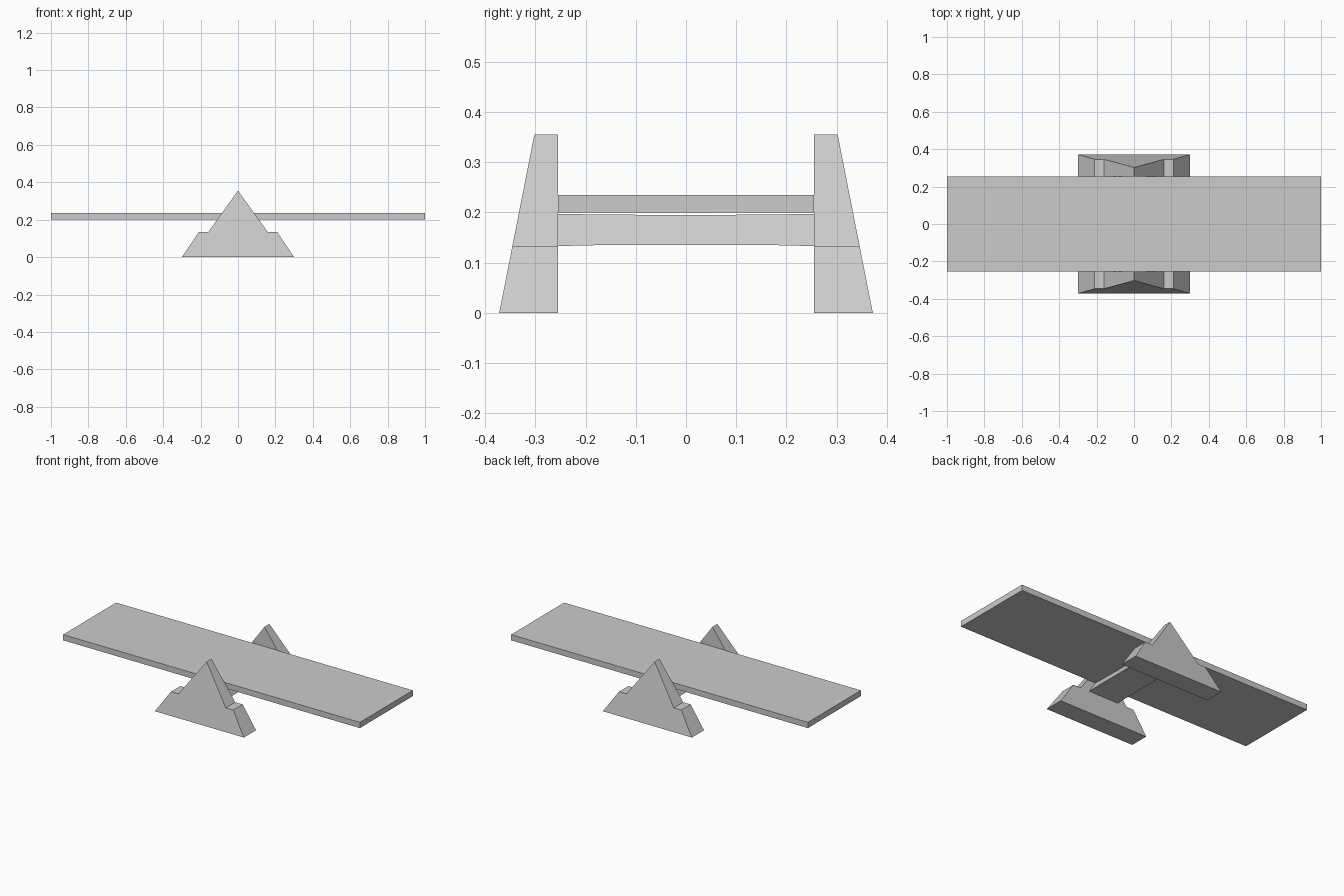
import bpy

if "Cube" in bpy.data.objects:
    bpy.data.objects.remove(bpy.data.objects["Cube"])

def make_mesh(name, verts, faces):
    me = bpy.data.meshes.new(name)
    me.from_pydata(verts, [], faces)
    me.update()
    ob = bpy.data.objects.new(name, me)
    bpy.context.collection.objects.link(ob)
    return ob

def loft(name, rings):
    """Skin a list of equal-length closed rings and cap both ends."""
    n = len(rings[0])
    verts = [p for r in rings for p in r]
    faces = [list(range(n))[::-1], [(len(rings) - 1) * n + i for i in range(n)]]
    for k in range(len(rings) - 1):
        for i in range(n):
            j = (i + 1) % n
            faces.append([k * n + i, k * n + j, (k + 1) * n + j, (k + 1) * n + i])
    return make_mesh(name, verts, faces)

# Plank
X, Y = 1.0, 0.255
loft("plank", [[(sx * X, sy * Y, z) for sx, sy in ((-1, -1), (1, -1), (1, 1), (-1, 1))]
               for z in (0.2, 0.235)])

# Stepped triangular side supports, outer face leaning inward
half = [(0.3, 0.0), (0.21, 0.133), (0.16, 0.133)]
profile = half + [(0.0, 0.355)] + [(-x, z) for x, z in reversed(half)]
for name, s in (("front_support", -1), ("back_support", 1)):
    inner = [(x, s * 0.255, z) for x, z in profile]
    outer = [(x, s * (0.372 - 0.197 * z), z) for x, z in profile]
    # ring order keeps normals facing outward on both sides
    loft(name, [outer, inner] if s > 0 else [inner, outer])

# Crossbar under the plank, very slightly pinched in the middle
stations = [(0.257, 0.133, 0.197), (0.17, 0.135, 0.196), (0.05, 0.135, 0.195),
            (-0.05, 0.135, 0.195), (-0.17, 0.135, 0.196), (-0.257, 0.133, 0.197)]
loft("crossbar", [[(0.1, y, b), (0.06, y, t), (-0.06, y, t), (-0.1, y, b)]
                  for y, b, t in stations])

# Consistent outward normals
import bmesh
for ob in bpy.context.collection.objects:
    bm = bmesh.new()
    bm.from_mesh(ob.data)
    bmesh.ops.recalc_face_normals(bm, faces=bm.faces)
    bm.to_mesh(ob.data)
    bm.free()
